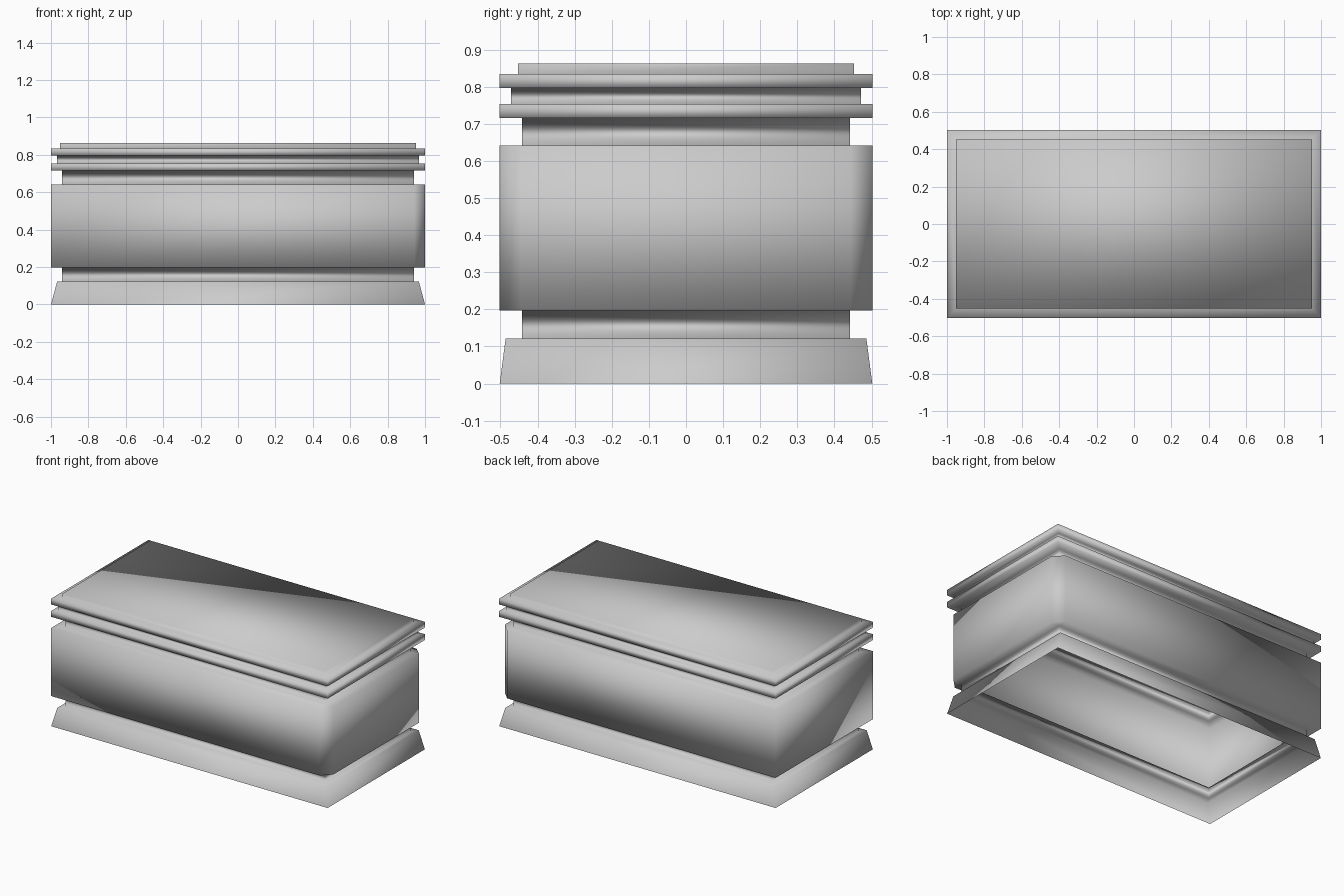
import bpy, bmesh

if "Cube" in bpy.data.objects:
    bpy.data.objects.remove(bpy.data.objects["Cube"])

HX, HY = 1.0, 0.502

# Moulding profile from the ground up: (inset x, inset y, z, corner chamfer on +x side)
profile = [
    (0.0, 0.0, 0.0, 0.0), (0.033, 0.016, 0.122, 0.0),         # flared plinth
    (0.06, 0.06, 0.122, 0.0), (0.06, 0.06, 0.197, 0.0),       # lower neck
    (0.0, 0.0, 0.197, 0.058), (0.0, 0.0, 0.642, 0.058),       # main body
    (0.06, 0.06, 0.642, 0.0), (0.06, 0.06, 0.715, 0.0),       # upper neck
    (0.0, 0.0, 0.715, 0.0), (0.0, 0.0, 0.753, 0.0),           # lower rim
    (0.031, 0.031, 0.753, 0.0), (0.031, 0.031, 0.796, 0.0),   # groove
    (0.0, 0.0, 0.796, 0.0), (0.0, 0.0, 0.834, 0.0),           # upper rim
    (0.049, 0.049, 0.834, 0.0), (0.049, 0.049, 0.862, 0.0),   # top slab
]


def ring(bm, ix, iy, z, c):
    x, y = HX - ix, HY - iy
    pts = [(-x, -y), (x - c, -y), (x, -y + c), (x, y - c), (x - c, y), (-x, y)]
    return [bm.verts.new((px, py, z)) for px, py in pts]


# Hollow shell, open underneath
bm = bmesh.new()
rings = [ring(bm, *p) for p in profile]
for lo, hi in zip(rings, rings[1:]):
    n = len(lo)
    for i in range(n):
        j = (i + 1) % n
        bm.faces.new((lo[i], lo[j], hi[j], hi[i]))
bm.faces.new(rings[-1])

# Unchamfered rings collapse to four corners
bmesh.ops.remove_doubles(bm, verts=bm.verts[:], dist=0.0005)
for f in bm.faces:
    f.smooth = True
mesh = bpy.data.meshes.new("moulded_box")
bm.to_mesh(mesh)
bm.free()
bpy.context.collection.objects.link(bpy.data.objects.new("moulded_box", mesh))
